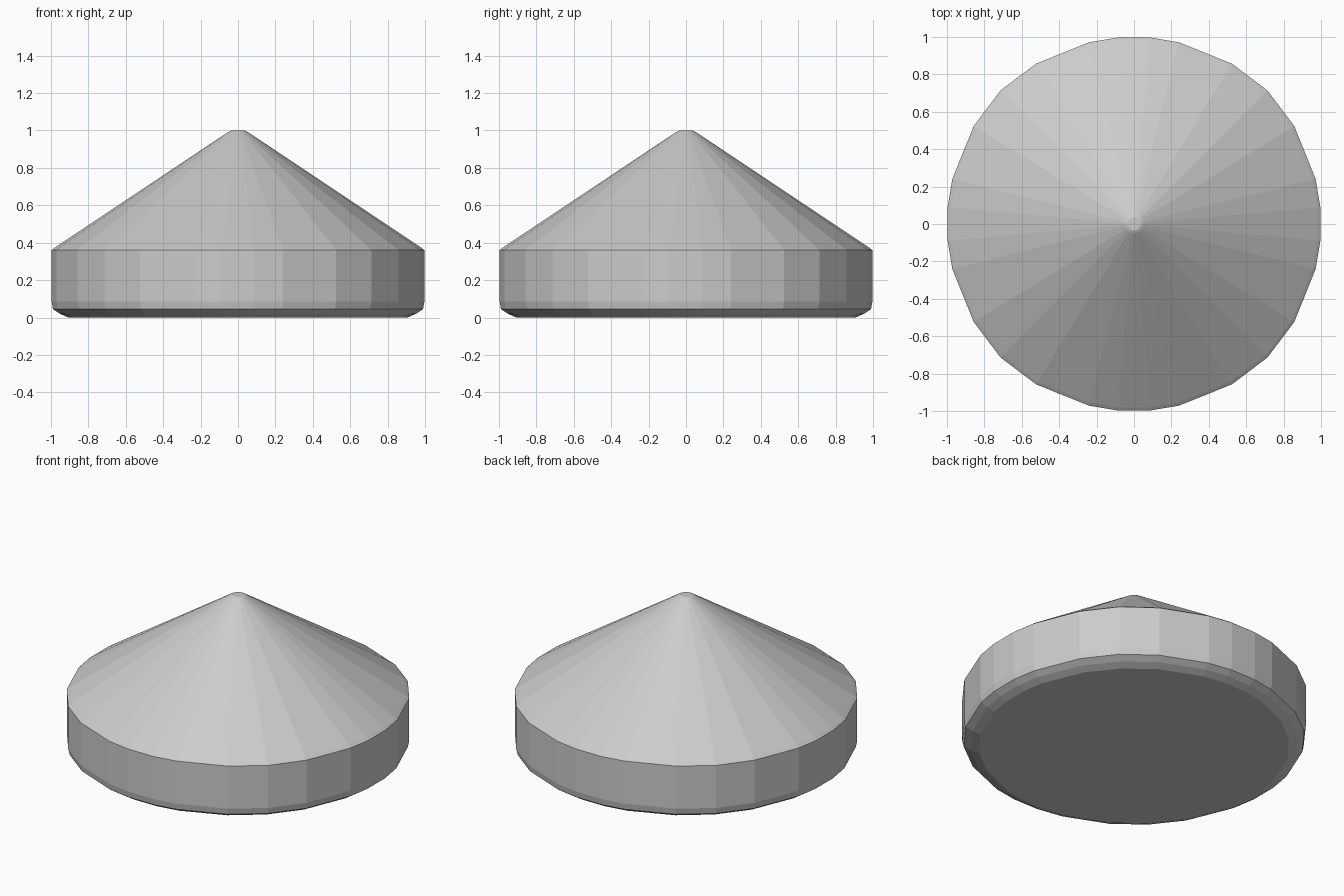
import bpy, bmesh, math

if "Cube" in bpy.data.objects:
    bpy.data.objects.remove(bpy.data.objects["Cube"])

# Rim outline: one octant of a slightly irregular circle, mirrored and repeated
octant = [(5.1, 1.004), (13.9, 1.004), (31.4, 1.008), (45.0, 1.013)]
quadrant = octant + [(90 - a, r) for a, r in reversed(octant[:-1])]
outline = [(math.radians(a + 90 * k), r) for k in range(4) for a, r in quadrant]

# Side profile: (radius, height, how much of the rim irregularity to keep)
profile = [(0.91, 0.0, 0.0), (0.955, 0.02, 0.3), (0.99, 0.045, 0.8),
           (0.9965, 0.085, 1.0), (0.9965, 0.36, 1.0), (0.98, 0.373, 1.0),
           (0.05, 0.993, 0.0), (0.035, 1.0, 0.0)]

bm = bmesh.new()
rings = []
for radius, z, keep in profile:
    ring = []
    for a, r in outline:
        d = radius * (1 + (r - 1) * keep)
        ring.append(bm.verts.new((d * math.cos(a), d * math.sin(a), z)))
    rings.append(ring)

# Walls between rings, then flat base and tip
n = len(outline)
for low, high in zip(rings, rings[1:]):
    for i in range(n):
        j = (i + 1) % n
        bm.faces.new((low[i], low[j], high[j], high[i]))
bm.faces.new(list(reversed(rings[0])))
bm.faces.new(rings[-1])
bmesh.ops.recalc_face_normals(bm, faces=bm.faces)

mesh = bpy.data.meshes.new("conical_cap")
bm.to_mesh(mesh)
bm.free()
bpy.context.collection.objects.link(bpy.data.objects.new("conical_cap", mesh))
